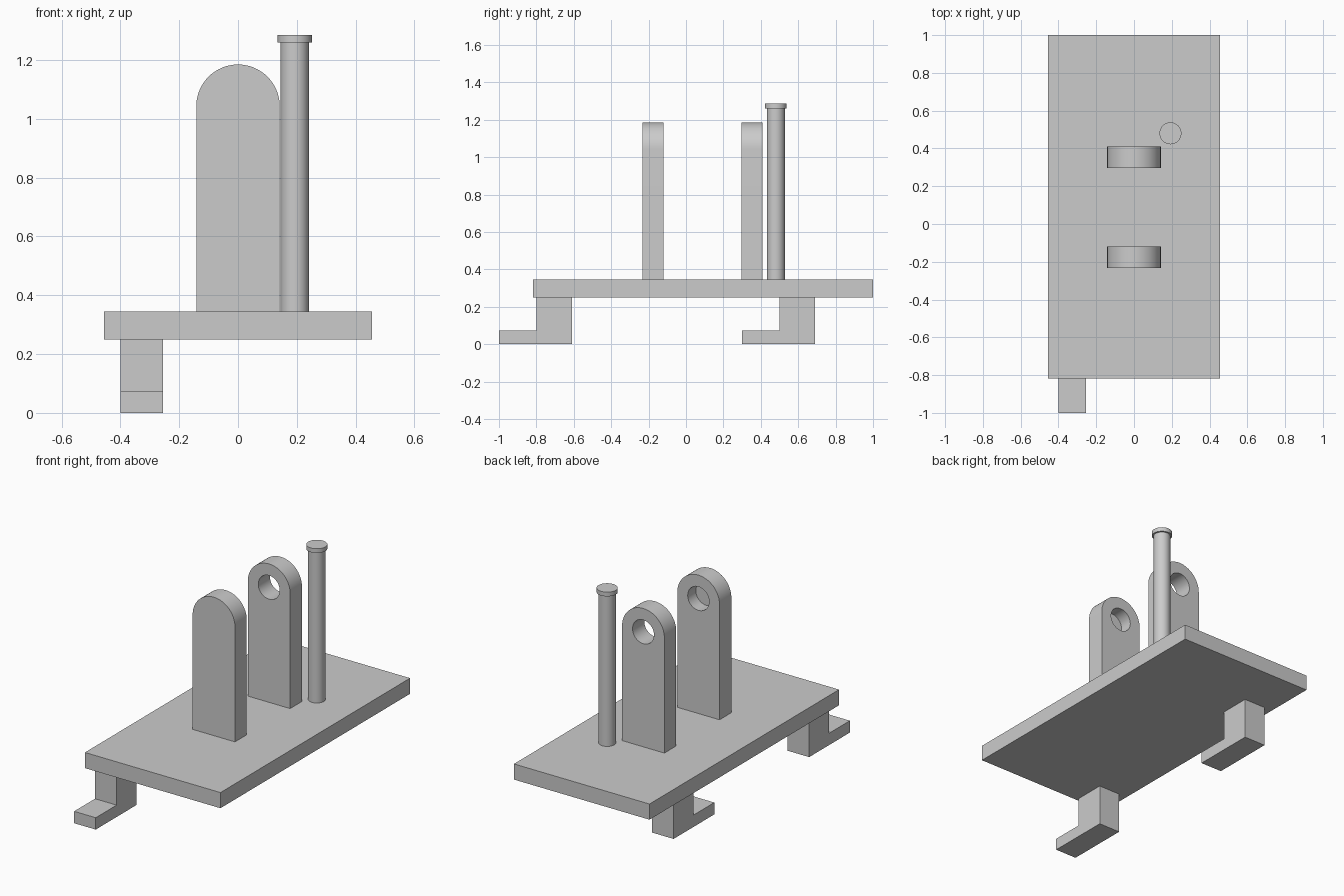
import bpy
import math
from mathutils import Vector

cube = bpy.data.objects.get("Cube")
if cube:
    bpy.data.objects.remove(cube, do_unlink=True)

grey = bpy.data.materials.new("light grey")
grey.use_nodes = True
grey.diffuse_color = (0.6, 0.6, 0.6, 1)
grey.node_tree.nodes["Principled BSDF"].inputs["Base Color"].default_value = (0.6, 0.6, 0.6, 1)


def prism(name, outline, start, direction):
    """Extrude a closed outline of 3D points along a direction."""
    n = len(outline)
    near = [Vector(p) + Vector(start) for p in outline]
    far = [p + Vector(direction) for p in near]
    faces = [tuple(range(n)), tuple(range(2 * n - 1, n - 1, -1))]
    faces += [(i, i + n, (i + 1) % n + n, (i + 1) % n) for i in range(n)]
    mesh = bpy.data.meshes.new(name)
    mesh.from_pydata(near + far, [], faces)
    mesh.materials.append(grey)
    obj = bpy.data.objects.new(name, mesh)
    bpy.context.collection.objects.link(obj)
    bpy.context.view_layer.objects.active = obj
    bpy.ops.object.select_all(action="DESELECT")
    obj.select_set(True)
    bpy.ops.object.mode_set(mode="EDIT")
    bpy.ops.mesh.select_all(action="SELECT")
    bpy.ops.mesh.normals_make_consistent(inside=False)
    bpy.ops.object.mode_set(mode="OBJECT")
    return obj


def smooth(obj):
    bpy.ops.object.select_all(action="DESELECT")
    obj.select_set(True)
    bpy.context.view_layer.objects.active = obj
    bpy.ops.object.shade_smooth_by_angle(angle=math.radians(30))


def arc(radius, sweep, steps):
    return [(radius * math.cos(sweep * i / steps), radius * math.sin(sweep * i / steps))
            for i in range(steps + 1)]


def cylinder(name, radius, x, y, z0, z1):
    ring = [(a, b, 0) for a, b in arc(radius, math.tau, 48)[:-1]]
    obj = prism(name, ring, (x, y, z0), (0, 0, z1 - z0))
    smooth(obj)
    return obj


BASE_Z, TOP_Z = 0.25, 0.345

# Base plate
prism("base_plate",
      [(-0.455, -0.818, 0), (0.455, -0.818, 0), (0.455, 1, 0), (-0.455, 1, 0)],
      (0, 0, BASE_Z), (0, 0, TOP_Z - BASE_Z))

# L-shaped feet along the right-hand side
for name, y in (("front_foot", -1), ("back_foot", 0.3)):
    foot = [(0, 0, 0), (0, 0.39, 0), (0, 0.39, BASE_Z),
            (0, 0.2, BASE_Z), (0, 0.2, 0.072), (0, 0, 0.072)]
    prism(name, foot, (-0.4, y, 0), (0.145, 0, 0))

# Round-topped brackets: blind bore in the front one, through bore in the back one
HALF, CENTRE_Z, THICK = 0.142, 1.043, 0.113
for name, y, bore_from in (("front_bracket", -0.232, 0.035), ("back_bracket", 0.297, -0.05)):
    outline = [(-HALF, 0, TOP_Z), (HALF, 0, TOP_Z)]
    outline += [(a, 0, CENTRE_Z + b) for a, b in arc(HALF, math.pi, 32)]
    bracket = prism(name, outline, (0, y, 0), (0, THICK, 0))
    ring = [(a, 0, b) for a, b in arc(0.072, math.tau, 48)[:-1]]
    cutter = prism("bore_cutter", ring, (0, y + bore_from, CENTRE_Z), (0, 0.2, 0))
    cutter.hide_render = True
    cut = bracket.modifiers.new("bore", "BOOLEAN")
    cut.operation = "DIFFERENCE"
    cut.solver = "EXACT"
    cut.object = cutter
    bpy.context.view_layer.objects.active = bracket
    bpy.ops.object.modifier_apply(modifier=cut.name)
    bpy.data.objects.remove(cutter, do_unlink=True)
    smooth(bracket)

# Upright post with a flat cap
cylinder("post", 0.048, 0.193, 0.48, TOP_Z, 1.26)
cylinder("post_cap", 0.058, 0.193, 0.48, 1.26, 1.286)
